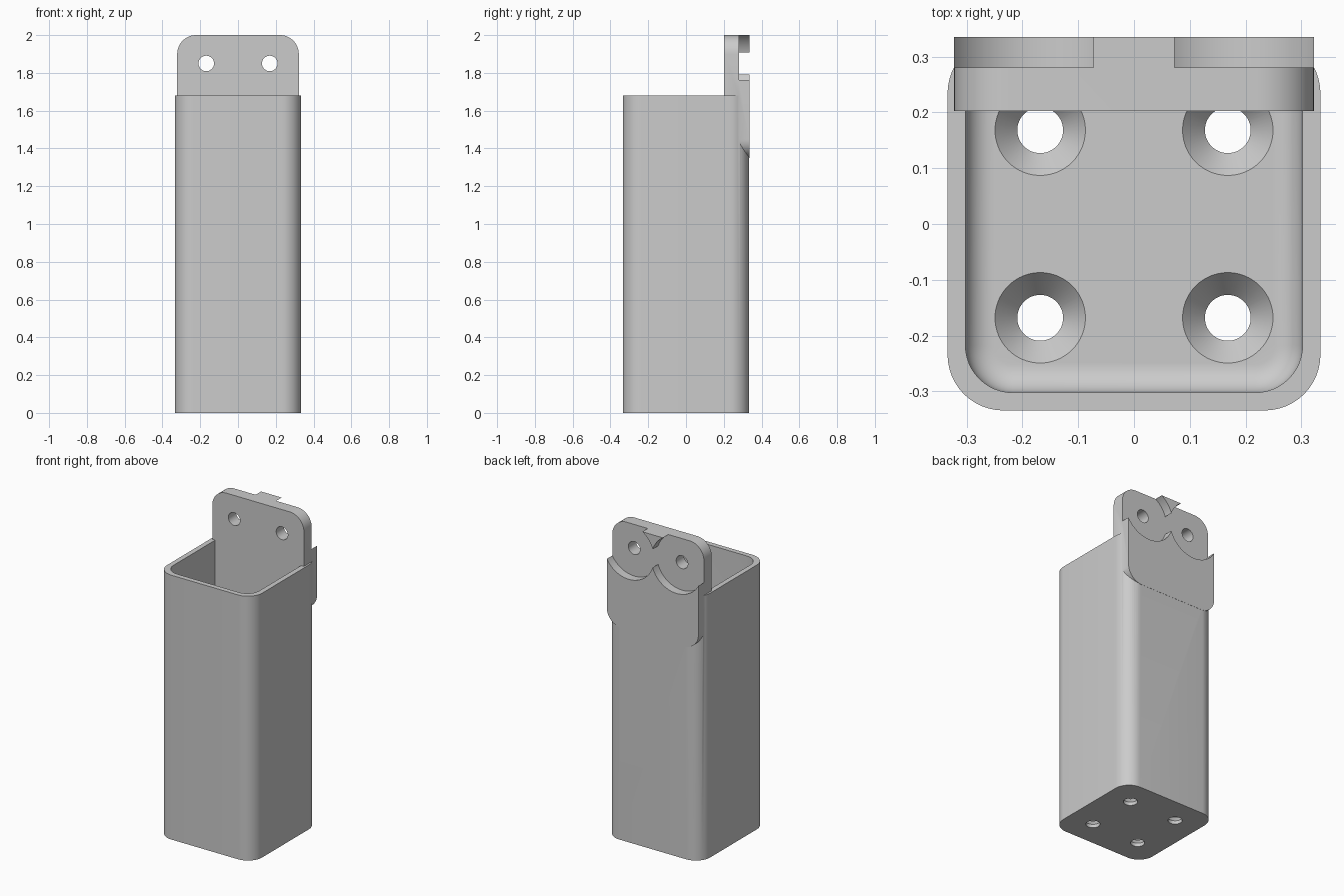
import bpy, bmesh
from math import sin, cos, pi, radians
from mathutils import Vector

cube = bpy.data.objects.get("Cube")
if cube:
    bpy.data.objects.remove(cube, do_unlink=True)

grey = bpy.data.materials.new("plain grey")
grey.use_nodes = True
grey.diffuse_color = (0.6, 0.6, 0.6, 1)
grey.node_tree.nodes["Principled BSDF"].inputs["Base Color"].default_value = (0.6, 0.6, 0.6, 1)


def rounded(half_w, half_h, r, steps=12):
    """Outline of a rounded rectangle around the origin."""
    pts = []
    for i, (sx, sy) in enumerate([(1, 1), (-1, 1), (-1, -1), (1, -1)]):
        for k in range(steps + 1):
            a = (i + k / steps) * pi / 2
            pts.append((sx * (half_w - r) + r * cos(a), sy * (half_h - r) + r * sin(a)))
    return pts


def circle(r, steps=64):
    return [(r * cos(2 * pi * k / steps), r * sin(2 * pi * k / steps)) for k in range(steps)]


def loft(name, loops):
    """Closed solid through a list of point loops."""
    bm = bmesh.new()
    rings = [[bm.verts.new(p) for p in loop] for loop in loops]
    n = len(rings[0])
    for a, b in zip(rings, rings[1:]):
        for i in range(n):
            j = (i + 1) % n
            bm.faces.new((a[i], a[j], b[j], b[i]))
    bm.faces.new(rings[0][::-1])
    bm.faces.new(rings[-1])
    bmesh.ops.recalc_face_normals(bm, faces=bm.faces)
    mesh = bpy.data.meshes.new(name)
    bm.to_mesh(mesh)
    bm.free()
    mesh.materials.append(grey)
    obj = bpy.data.objects.new(name, mesh)
    bpy.context.collection.objects.link(obj)
    return obj


def along_z(outline, z, x=0, y=0):
    return [Vector((px + x, py + y, z)) for px, py in outline]


def along_y(outline, y, x=0, z=0):
    return [Vector((px + x, y, pz + z)) for px, pz in outline]


def combine(target, tool, operation):
    """Apply a boolean and discard the tool."""
    tool.hide_render = True
    mod = target.modifiers.new("cut", 'BOOLEAN')
    mod.operation = operation
    mod.solver = 'EXACT'
    mod.object = tool
    bpy.ops.object.select_all(action='DESELECT')
    bpy.context.view_layer.objects.active = target
    target.select_set(True)
    bpy.ops.object.modifier_apply(modifier=mod.name)
    bpy.data.objects.remove(tool, do_unlink=True)


HALF, TUBE_TOP, FLOOR, FILLET = 0.334, 1.68, 0.067, 0.05
HOLE_X, HOLE_Z, HOLE_R = 0.168, 1.85, 0.041

# Square tube with rounded corners
body = loft("square_holder", [along_z(rounded(HALF, HALF, 0.1), z) for z in (0, TUBE_TOP)])

# Hollow inside, filleted where the walls meet the floor
cavity_loops = []
for k in range(9):
    a = k / 8 * pi / 2
    inset = FILLET * (1 - sin(a))
    side = 0.302 - inset
    cavity_loops.append(along_z(rounded(side, side, 0.085 - inset), FLOOR + FILLET * (1 - cos(a))))
cavity_loops.append(along_z(rounded(0.302, 0.302, 0.085), TUBE_TOP + 0.1))
combine(body, loft("cavity_cutter", cavity_loops), 'DIFFERENCE')

# Countersunk holes in the floor
for x in (-HOLE_X, HOLE_X):
    for y in (-HOLE_X, HOLE_X):
        rings = [(HOLE_R, -0.05), (HOLE_R, 0.022), (0.081, FLOOR), (0.081, FLOOR + 0.05)]
        cutter = loft("screw_cutter", [along_z(circle(r), z, x, y) for r, z in rings])
        combine(body, cutter, 'DIFFERENCE')

# Mounting plate at the back
plate_outline = rounded(0.322, 0.325, 0.1)
plate = loft("mounting_plate", [along_y(plate_outline, y, 0, 1.675) for y in (0.202, 0.335)])
combine(body, plate, 'UNION')

# Round recesses and through holes in the plate
for x in (-HOLE_X, HOLE_X):
    for r, y0 in ((0.178, 0.28), (HOLE_R, 0.1)):
        cutter = loft("plate_cutter", [along_y(circle(r), y, x, HOLE_Z) for y in (y0, 0.45)])
        combine(body, cutter, 'DIFFERENCE')

bpy.ops.object.select_all(action='DESELECT')
body.select_set(True)
bpy.context.view_layer.objects.active = body
bpy.ops.object.shade_smooth_by_angle(angle=radians(30))
